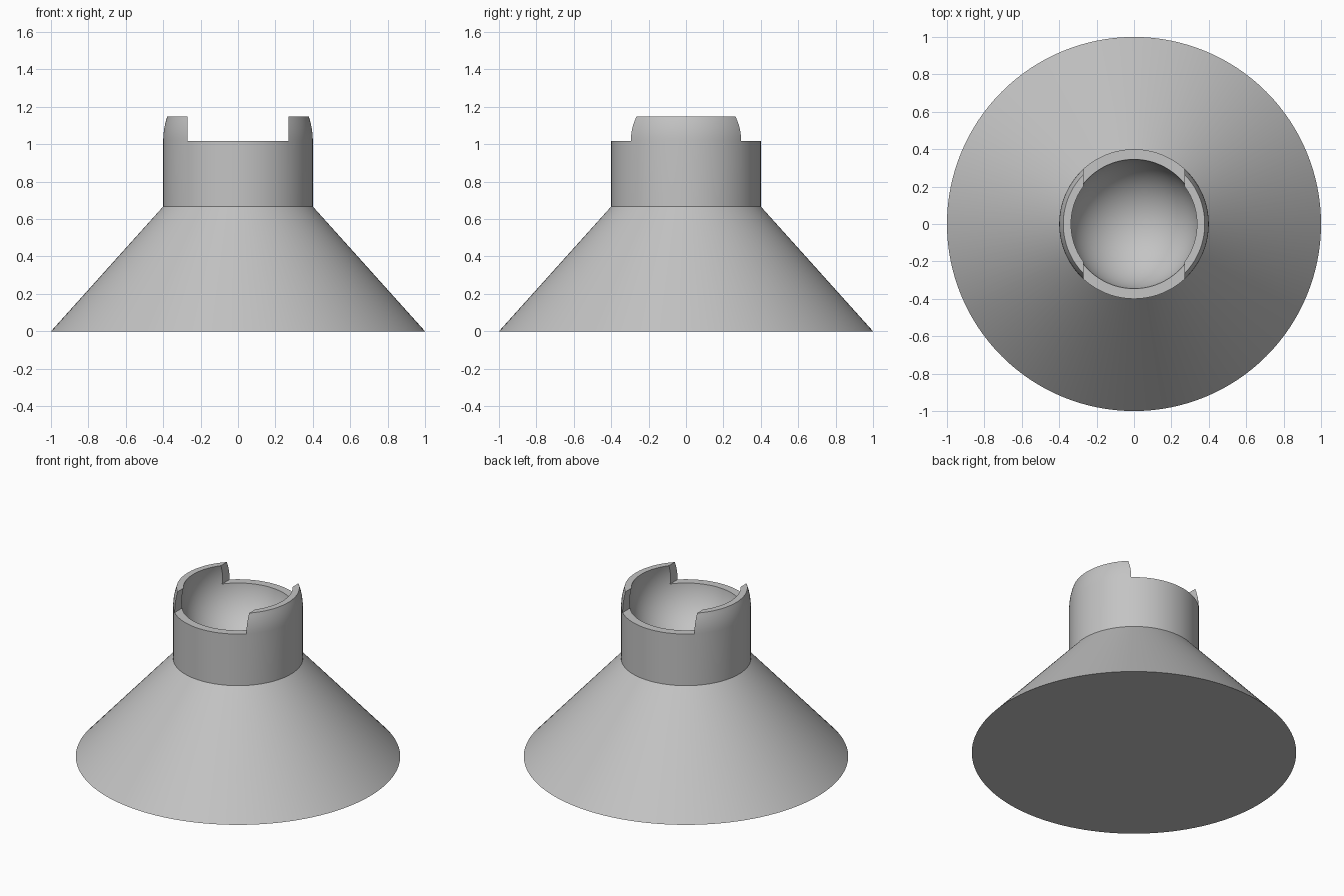
import bpy, bmesh
from math import pi, sin, cos, asin, radians, sqrt

if "Cube" in bpy.data.objects:
    bpy.data.objects.remove(bpy.data.objects["Cube"])

SEGMENTS = 128
CONE_TOP, RIM, TOP = 0.667, 1.018, 1.148
OUTER, INNER = 0.4, 0.348
SOCKET_Z = 1.06          # centre of the hollow ball seat
SLOT_HALF = 0.27

grey = bpy.data.materials.new("light_grey")
grey.use_nodes = True
colour = (0.55, 0.55, 0.55, 1)
grey.diffuse_color = colour
grey.node_tree.nodes["Principled BSDF"].inputs["Base Color"].default_value = colour


def add_object(name, bm):
    mesh = bpy.data.meshes.new(name)
    bmesh.ops.recalc_face_normals(bm, faces=bm.faces)
    bm.to_mesh(mesh)
    bm.free()
    obj = bpy.data.objects.new(name, mesh)
    bpy.context.collection.objects.link(obj)
    mesh.materials.append(grey)
    return obj


def lathe(name, profile):
    bm = bmesh.new()
    verts = [bm.verts.new((r, 0, z)) for r, z in profile]
    edges = [bm.edges.new(pair) for pair in zip(verts, verts[1:])]
    bmesh.ops.spin(bm, geom=verts + edges, cent=(0, 0, 0), axis=(0, 0, 1),
                   angle=2 * pi, steps=SEGMENTS, use_duplicate=False)
    bmesh.ops.remove_doubles(bm, verts=bm.verts, dist=1e-4)
    return add_object(name, bm)


# Flared foot, straight collar, and rounded outside of the gripping lips
profile = [(0, 0), (1, 0), (OUTER, CONE_TOP), (OUTER, RIM)]
steps = 6
for i in range(1, steps + 1):
    z = RIM + (TOP - RIM) * i / steps
    profile.append((sqrt(OUTER ** 2 - (z - RIM) ** 2), z))

# Spherical ball seat, from the lip down to its lowest point
start = asin((TOP - SOCKET_Z) / INNER)
steps = 32
for i in range(steps):
    a = start + (-pi / 2 - start) * i / steps
    profile.append((INNER * cos(a), SOCKET_Z + INNER * sin(a)))
profile.append((0, SOCKET_Z - INNER))
stand = lathe("socket_stand", profile)

# Slot from front to back that leaves a curved lip on each side
bm = bmesh.new()
bmesh.ops.create_cube(bm, size=1)
bmesh.ops.scale(bm, vec=(2 * SLOT_HALF, 2, 1), verts=bm.verts)
bmesh.ops.translate(bm, vec=(0, 0, RIM + 0.5), verts=bm.verts)
cutter = add_object("slot_cutter", bm)

cut = stand.modifiers.new("slot", "BOOLEAN")
cut.operation = "DIFFERENCE"
cut.solver = "EXACT"
cut.object = cutter
bpy.context.view_layer.objects.active = stand
stand.select_set(True)
bpy.ops.object.modifier_apply(modifier=cut.name)
bpy.data.objects.remove(cutter)

bpy.ops.object.shade_smooth_by_angle(angle=radians(30))
